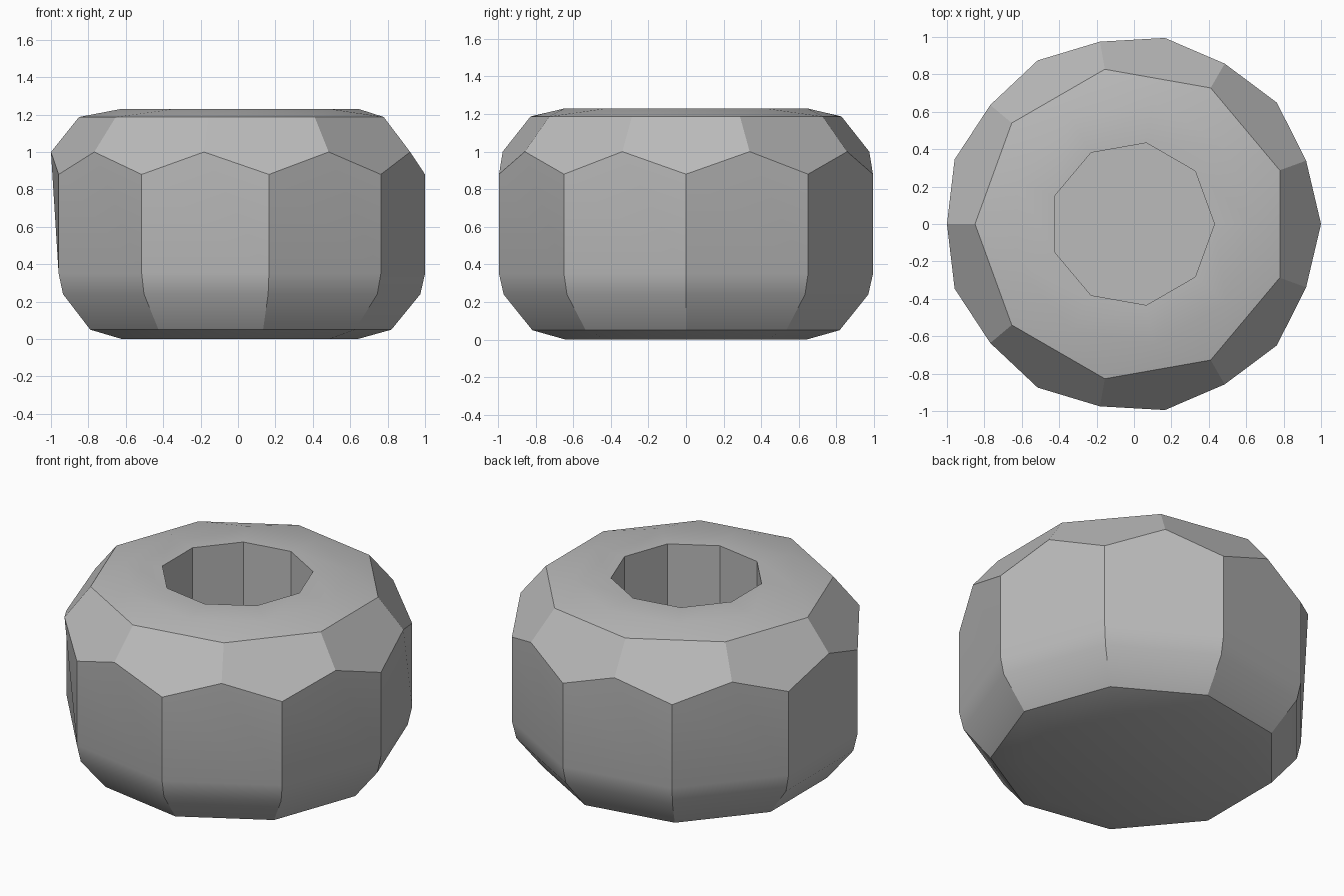
import bpy
import bmesh
from math import cos, sin, pi, radians

SIDES = 9
CENTRE_X = -0.01

cube = bpy.data.objects.get("Cube")
if cube:
    bpy.data.objects.remove(cube, do_unlink=True)

# One plain grey for the whole pot
grey = bpy.data.materials.new("plain grey")
grey.use_nodes = True
colour = (0.5, 0.5, 0.5, 1)
grey.diffuse_color = colour
grey.node_tree.nodes["Principled BSDF"].inputs["Base Color"].default_value = colour

bm = bmesh.new()


def ring(radius, z, turn=0.0):
    """Nine points round the axis; turn is a fraction of one side."""
    angles = [2 * pi * (i + turn) / SIDES for i in range(SIDES)]
    return [bm.verts.new((CENTRE_X + radius * cos(a), radius * sin(a), z)) for a in angles]


def band(lower, upper):
    """Quads between two aligned rings."""
    for i in range(SIDES):
        j = (i + 1) % SIDES
        bm.faces.new((lower[i], lower[j], upper[j], upper[i]))


# Base and rounded lower wall
profile = [(0.65, 0), (0.83, 0.05), (0.985, 0.24), (1.01, 0.35)]
rings = [ring(r, z) for r, z in profile]
bm.faces.new(rings[0][::-1])
for lower, upper in zip(rings, rings[1:]):
    band(lower, upper)

# Zigzag shoulder: the upper rings are turned by half a side
foot = rings[-1]
valley = ring(1.01, 0.88)
peak = ring(0.99, 1.0, 0.5)
shoulder = ring(0.84, 1.187, 0.5)
rim = ring(0.655, 1.23)
for i in range(SIDES):
    j = (i + 1) % SIDES
    bm.faces.new((foot[i], foot[j], valley[j], peak[i], valley[i]))
    bm.faces.new((peak[i], valley[j], peak[j], shoulder[j], shoulder[i]))
    bm.faces.new((shoulder[i], shoulder[j], rim[j]))
    bm.faces.new((rim[i], shoulder[i], rim[j]))

# Flat rim, straight hole and its floor
hole_top = ring(0.44, 1.23)
hole_floor = ring(0.44, 0.4)
band(rim, hole_top)
band(hole_top, hole_floor)
bm.faces.new(hole_floor)

bmesh.ops.recalc_face_normals(bm, faces=bm.faces[:])
mesh = bpy.data.meshes.new("faceted_pot")
bm.to_mesh(mesh)
bm.free()
mesh.materials.append(grey)
pot = bpy.data.objects.new("faceted_pot", mesh)
bpy.context.collection.objects.link(pot)

# Soft curves, crisp facets
bpy.ops.object.select_all(action="DESELECT")
pot.select_set(True)
bpy.context.view_layer.objects.active = pot
bpy.ops.object.shade_smooth_by_angle(angle=radians(28.5))
